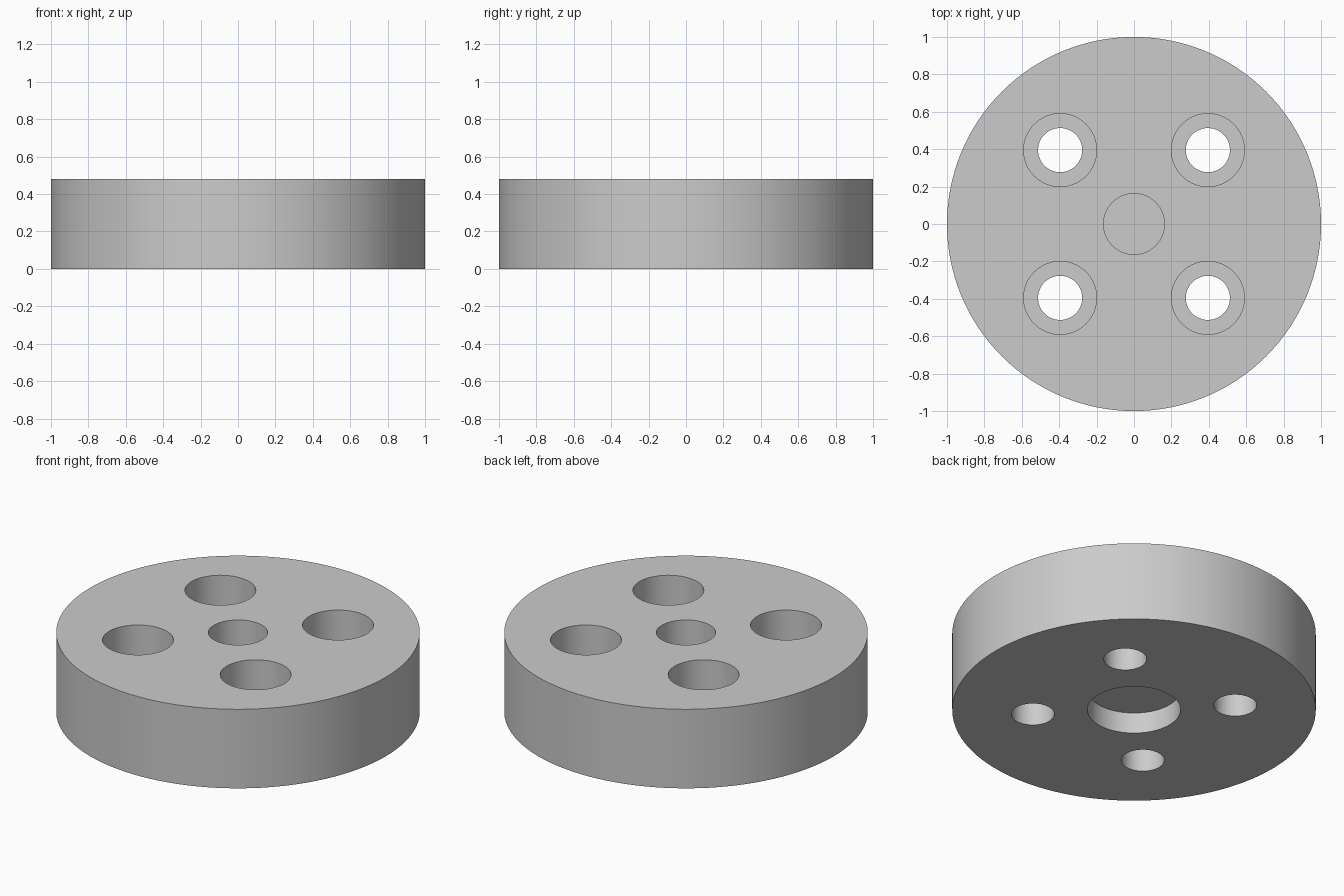
import bpy, bmesh, math

cube = bpy.data.objects.get("Cube")
if cube:
    bpy.data.objects.remove(cube, do_unlink=True)

HEIGHT = 0.48
BOLT = 0.395        # bolt hole offset along x and y
OVER = 0.1          # how far cutters reach past the faces

grey = bpy.data.materials.new("plain_grey")
grey.use_nodes = True
colour = (0.6, 0.6, 0.6, 1)
grey.diffuse_color = colour
grey.node_tree.nodes["Principled BSDF"].inputs["Base Color"].default_value = colour


def turned(name, profile, sides, x=0, y=0):
    """Closed solid turned from (radius, z) points, listed bottom to top."""
    bm = bmesh.new()
    rings = []
    for r, z in profile:
        angles = [2 * math.pi * i / sides for i in range(sides)]
        rings.append([bm.verts.new((r * math.cos(a), r * math.sin(a), z)) for a in angles])
    for low, high in zip(rings, rings[1:]):
        for i in range(sides):
            j = (i + 1) % sides
            bm.faces.new((low[i], low[j], high[j], high[i]))
    bm.faces.new(rings[0][::-1])
    bm.faces.new(rings[-1])
    mesh = bpy.data.meshes.new(name)
    bm.to_mesh(mesh)
    bm.free()
    mesh.materials.append(grey)
    obj = bpy.data.objects.new(name, mesh)
    obj.location = (x, y, 0)
    bpy.context.collection.objects.link(obj)
    return obj


# Round flange body
body = turned("flange_body", [(1, 0), (1, HEIGHT)], 128)

# Blind bore in the top and wider shallow recess underneath
cutters = [
    turned("top_bore_cutter", [(0.163, HEIGHT - 0.24), (0.163, HEIGHT + OVER)], 64),
    turned("bottom_recess_cutter", [(0.256, -OVER), (0.256, 0.127)], 64),
]

# Four counterbored bolt holes
step = HEIGHT - 0.24
for sx in (-1, 1):
    for sy in (-1, 1):
        cutters.append(turned(
            "bolt_hole_cutter",
            [(0.118, -OVER), (0.118, step), (0.195, step), (0.195, HEIGHT + OVER)],
            64, sx * BOLT, sy * BOLT))

# Cut all the holes
bpy.ops.object.select_all(action="DESELECT")
body.select_set(True)
bpy.context.view_layer.objects.active = body
for cutter in cutters:
    cutter.hide_render = True
    mod = body.modifiers.new(cutter.name, "BOOLEAN")
    mod.operation = "DIFFERENCE"
    mod.solver = "EXACT"
    mod.object = cutter
    bpy.ops.object.modifier_apply(modifier=mod.name)
for cutter in cutters:
    bpy.data.objects.remove(cutter, do_unlink=True)

bpy.ops.object.shade_smooth_by_angle(angle=math.radians(30))
